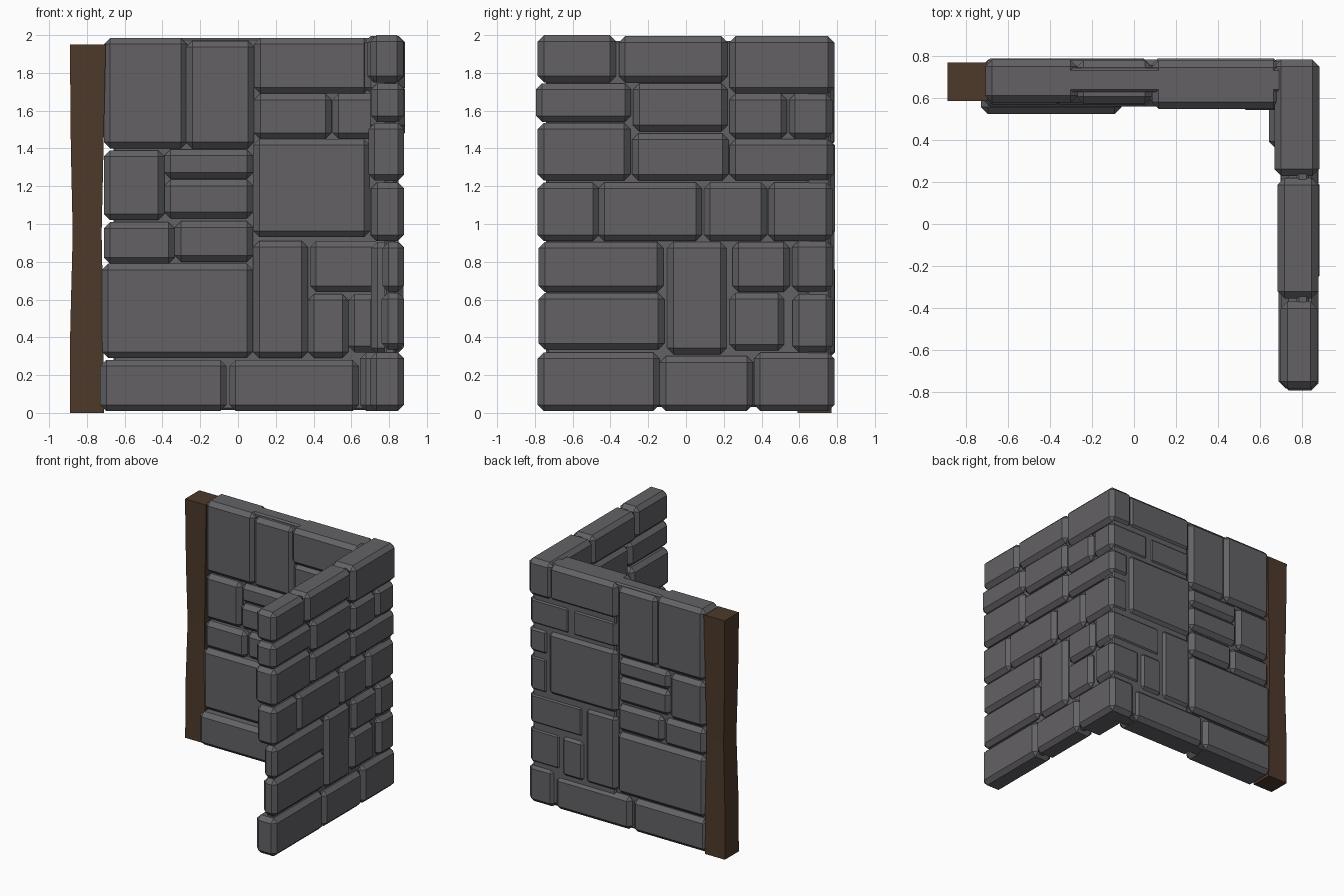
import bpy, bmesh
from mathutils import Matrix, Vector


def material(name, rgb):
    m = bpy.data.materials.new(name)
    m.diffuse_color = (*rgb, 1)
    return m


STONE = material("stone", (0.125, 0.12, 0.13))
WOOD = material("wood", (0.075, 0.042, 0.024))


def finish(name, bm, mat):
    me = bpy.data.meshes.new(name)
    bm.to_mesh(me)
    bm.free()
    me.materials.append(mat)
    ob = bpy.data.objects.new(name, me)
    bpy.context.collection.objects.link(ob)
    return ob


def block(name, x0, x1, y0, y1, z0, z1, bevel=0.033):
    bm = bmesh.new()
    size = Vector((x1 - x0, y1 - y0, z1 - z0))
    mid = Vector((x0 + x1, y0 + y1, z0 + z1)) / 2
    bmesh.ops.create_cube(bm, size=1, matrix=Matrix.Translation(mid) @ Matrix.Diagonal((*size, 1)))
    if bevel:
        bmesh.ops.bevel(bm, geom=bm.edges[:], offset=bevel, segments=1, profile=0.5, affect='EDGES')
    return finish(name, bm, STONE)


# Back wall stones: x0, x1, z0, z1, front y, back y
back = [
    (-.71, -.27, 1.40, 1.985, .58, .785), (-.275, .085, 1.40, 1.97, .575, .78),
    (.085, .70, 1.69, 1.985, .55, .78), (.085, .495, 1.45, 1.69, .57, .775),
    (-.71, -.39, 1.02, 1.39, .58, .785), (-.39, .08, 1.24, 1.395, .58, .78),
    (-.39, .08, 1.03, 1.235, .57, .78), (.08, .70, .93, 1.45, .56, .79),
    (-.71, -.335, .79, 1.01, .57, .78), (-.335, .08, .80, 1.015, .575, .785),
    (-.72, .08, .29, .79, .56, .79), (.08, .37, .29, .91, .57, .785),
    (.37, .585, .29, .63, .575, .785),
    (-.73, -.06, .01, .28, .525, .785), (-.045, .64, .01, .28, .56, .785),
]
for i, (x0, x1, z0, z1, y0, y1) in enumerate(back):
    block(f"back_wall_stone_{i + 1}", x0, x1, y0, y1, z0, z1)

# Corner stones that turn along the back wall: x0, z0, z1, front y
for i, (x0, z0, z1, y0) in enumerate([(.50, 1.45, 1.69, .545), (.38, .64, .91, .56), (.585, .32, .63, .565)]):
    block(f"corner_stone_{i + 1}", x0, .88, y0, .775, z0, z1)

# Side wall stones: y0, y1, z0, z1, inner x, outer x
side = [
    (-.785, -.37, 1.75, 2.0, .70, .875), (-.355, .22, 1.75, 1.995, .685, .88),
    (.23, .785, 1.69, 1.995, .67, .885),
    (-.795, -.29, 1.54, 1.745, .705, .88), (-.28, .22, 1.49, 1.745, .70, .885),
    (.23, .535, 1.45, 1.69, .70, .885),
    (-.785, -.295, 1.23, 1.535, .69, .88), (-.285, .225, 1.23, 1.48, .695, .88),
    (.23, .78, 1.23, 1.45, .70, .88),
    (-.785, -.46, .91, 1.22, .705, .88), (-.465, .085, .91, 1.22, .70, .88),
    (.095, .43, .91, 1.22, .705, .875), (.435, .775, .91, 1.22, .70, .88),
    (-.78, -.12, .64, .905, .765, .88), (-.10, .215, .31, .905, .705, .875),
    (.245, .55, .64, .905, .71, .88),
    (-.78, -.115, .335, .635, .76, .88), (.23, .52, .33, .635, .70, .875),
    (-.785, -.14, .01, .32, .70, .88), (-.14, .355, .01, .30, .70, .88),
    (.36, .785, .01, .32, .645, .88),
]
for i, (y0, y1, z0, z1, x0, x1) in enumerate(side):
    block(f"side_wall_stone_{i + 1}", x0, x1, y0, y1, z0, z1)

# Mortar cores behind the joints
block("back_wall_core", -.66, .80, .63, .745, .015, 1.985, .012)
block("corner_core", .10, .85, .64, .765, .04, 1.96, .012)
block("side_wall_core", .775, .835, -.74, .72, .03, 1.97, .012)

# Wooden post, slightly hewn: z, x0, x1, y0, y1
rings = [(0, -.89, -.71, .59, .77), (.45, -.888, -.712, .592, .768),
         (.95, -.875, -.722, .60, .765), (1.4, -.885, -.712, .593, .768),
         (1.95, -.89, -.70, .588, .772)]
bm = bmesh.new()
loops = [[bm.verts.new(p) for p in ((a, c, z), (b, c, z), (b, d, z), (a, d, z))] for z, a, b, c, d in rings]
for lo, hi in zip(loops, loops[1:]):
    for k in range(4):
        bm.faces.new((lo[k], lo[(k + 1) % 4], hi[(k + 1) % 4], hi[k]))
bm.faces.new(loops[0][::-1])
bm.faces.new(loops[-1])
finish("wooden_post", bm, WOOD)
